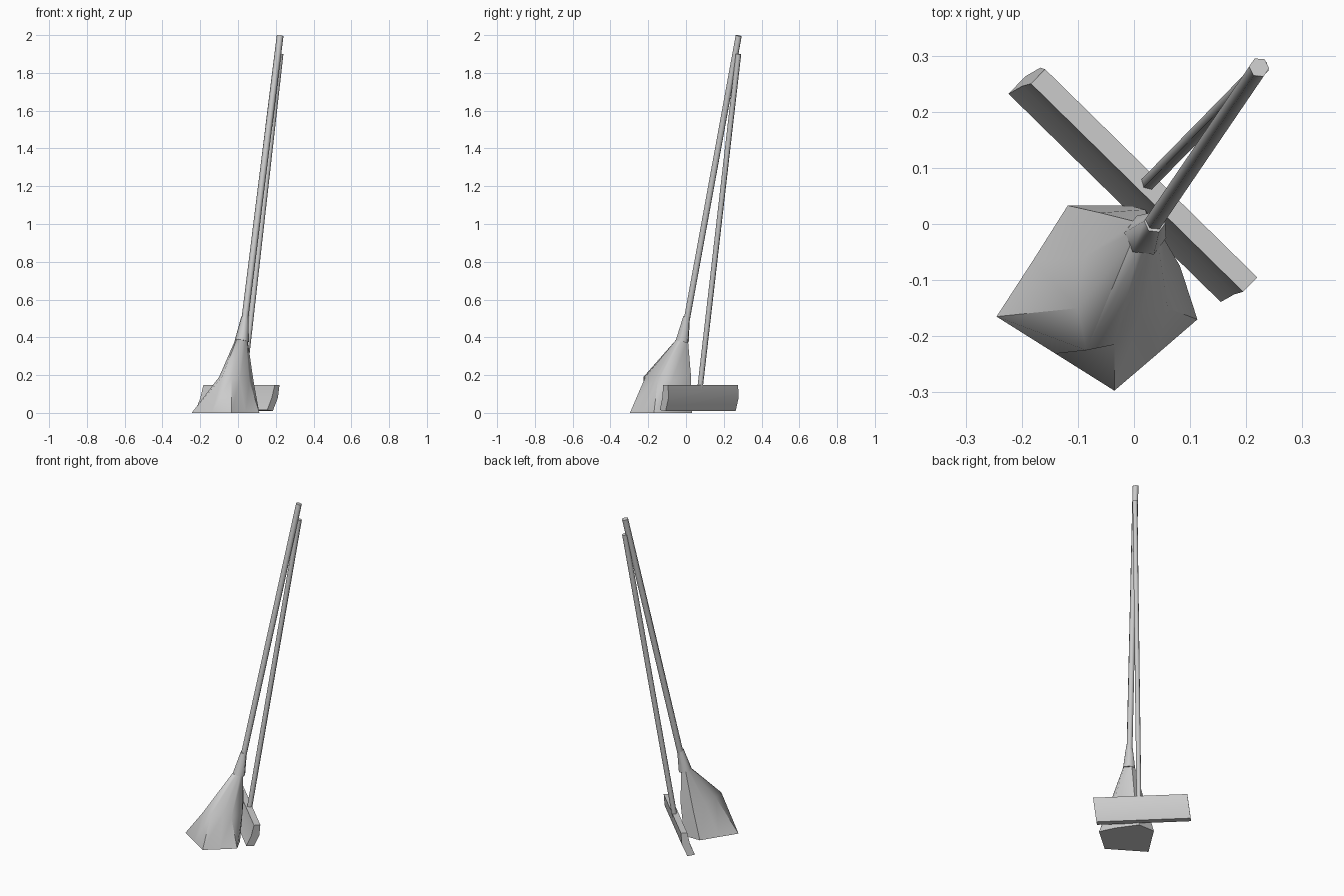
import bpy
from mathutils import Vector

if "Cube" in bpy.data.objects:
    bpy.data.objects.remove(bpy.data.objects["Cube"])


def loft(name, rings, angle=0.6):
    """Skin equal-sized rings of points and close both ends."""
    n = len(rings[0])
    verts = [tuple(p) for r in rings for p in r]
    faces = []
    for k in range(len(rings) - 1):
        for i in range(n):
            j = (i + 1) % n
            faces.append((k * n + i, k * n + j, (k + 1) * n + j, (k + 1) * n + i))
    faces.append(tuple(reversed(range(n))))
    faces.append(tuple(range((len(rings) - 1) * n, len(rings) * n)))
    mesh = bpy.data.meshes.new(name)
    mesh.from_pydata(verts, [], faces)
    ob = bpy.data.objects.new(name, mesh)
    bpy.context.collection.objects.link(ob)
    bpy.ops.object.select_all(action='DESELECT')
    ob.select_set(True)
    bpy.context.view_layer.objects.active = ob
    bpy.ops.object.mode_set(mode='EDIT')
    bpy.ops.mesh.select_all(action='SELECT')
    bpy.ops.mesh.normals_make_consistent(inside=False)
    bpy.ops.object.mode_set(mode='OBJECT')
    bpy.ops.object.shade_smooth_by_angle(angle=angle)
    return ob


def rod(name, p0, p1, r0, r1, sides=6):
    """Six-sided, optionally tapered rod between two points."""
    bpy.ops.mesh.primitive_cone_add(vertices=sides, radius1=r0, radius2=r1,
                                    depth=(Vector(p1) - Vector(p0)).length)
    ob = bpy.context.object
    ob.name = name
    ob.location = (Vector(p0) + Vector(p1)) / 2
    ob.rotation_euler = (Vector(p1) - Vector(p0)).to_track_quat('Z', 'Y').to_euler()
    bpy.ops.object.shade_smooth_by_angle(angle=1.1)
    return ob


# Broom handle and the collar that grips the bristles
rod("broom_handle", (0.033, 0.0, 0.47), (0.223, 0.279, 1.997), 0.018, 0.018)
rod("broom_collar", (0.02, -0.02, 0.38), (0.037, 0.003, 0.51), 0.038, 0.019)

# Bristles: splayed foot, crooked middle, narrow neck
foot = [(-0.118, 0.033, 0), (-0.18, -0.065, 0), (-0.245, -0.165, 0), (-0.14, -0.231, 0),
        (-0.035, -0.297, 0), (0.04, -0.233, 0), (0.113, -0.17, 0), (0.07, -0.08, 0), (-0.01, 0.033, 0)]
middle = [(-0.06, 0.02, 0.18), (-0.09, -0.06, 0.19), (-0.1, -0.15, 0.19), (-0.085, -0.225, 0.19),
          (-0.035, -0.215, 0.19), (0.01, -0.165, 0.18), (0.06, -0.15, 0.17), (0.082, -0.075, 0.17),
          (0.02, 0.026, 0.2)]
neck = [(0.0, 0.005, 0.39), (-0.01, -0.005, 0.39), (-0.013, -0.02, 0.39), (-0.007, -0.038, 0.39),
        (0.008, -0.05, 0.39), (0.025, -0.05, 0.39), (0.043, -0.04, 0.39), (0.05, -0.02, 0.39),
        (0.025, 0.01, 0.39)]
loft("broom_bristles", [foot, middle, neck], angle=0.9)

# Second tool: thinner handle
rod("scraper_handle", (0.025, 0.073, 0.12), (0.226, 0.278, 1.9), 0.015, 0.015)

# Curved head, one cross-section swept along its length, ends slightly skewed
along = Vector((0.7135, -0.70, 0))
across = Vector((0.70, 0.7135, 0))
profile = [(0.086, 0.147), (0.082, 0.08), (0.052, 0.01),
           (0.009, 0.015), (0.036, 0.08), (0.05, 0.147)]
ends = []
for s in (-0.324, 0.206):
    ends.append([along * (s + 0.12 * z) + across * n + Vector((0, 0, z)) for n, z in profile])
loft("scraper_head", ends, angle=0.7)
